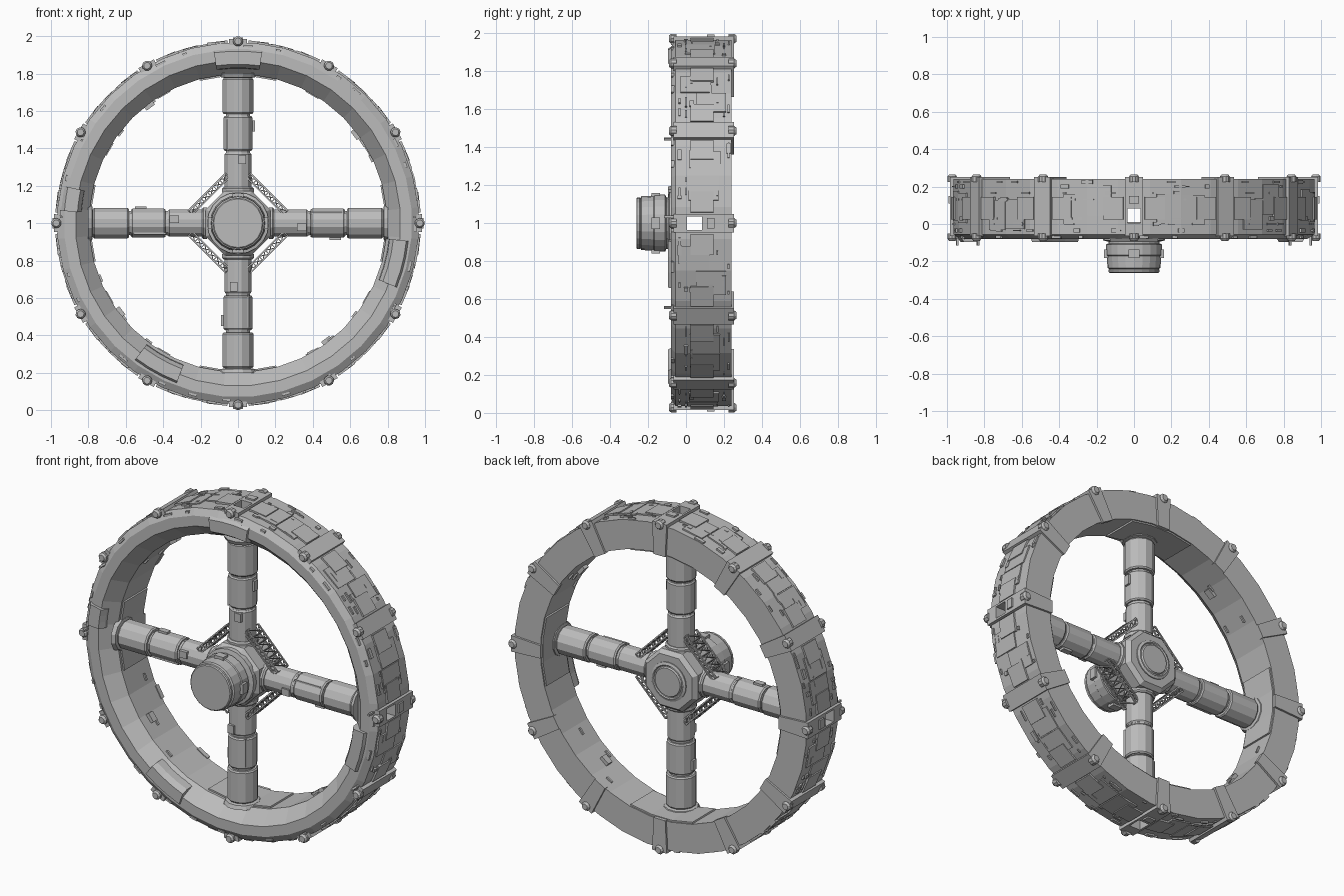
import bpy, bmesh, math, random
from mathutils import Matrix, Vector

random.seed(4)
if "Cube" in bpy.data.objects:
    bpy.data.objects.remove(bpy.data.objects["Cube"], do_unlink=True)

GREY = (0.5, 0.5, 0.5, 1)
hull = bpy.data.materials.new("hull grey")
hull.use_nodes = True
hull.diffuse_color = GREY
hull.node_tree.nodes["Principled BSDF"].inputs["Base Color"].default_value = GREY
hull.node_tree.nodes["Principled BSDF"].inputs["Roughness"].default_value = 0.7

CENTRE = Matrix.Translation((0, 0, 1))
# Local z becomes the wheel axle (world y)
AXLE = CENTRE @ Matrix(((1, 0, 0, 0), (0, 0, 1, 0), (0, 1, 0, 0), (0, 0, 0, 1)))
SPOKE_Y = 0.045
QUARTERS = (0, 90, 180, 270)


def radial(deg):
    """Frame at the wheel centre: x tangent, y along the axle, z outward."""
    return CENTRE @ Matrix.Rotation(math.radians(90 - deg), 4, 'Y')


def box(bm, frame, loc, size):
    m = frame @ Matrix.Translation(loc) @ Matrix.Diagonal((*size, 1))
    bmesh.ops.create_cube(bm, size=1, matrix=m)


def sweep(bm, profile, frame, sides, start=0, end=360):
    """Turn a closed (radius, height) profile about local z, fully or as an arc."""
    full = end - start >= 360
    rings = []
    for i in range(sides if full else sides + 1):
        a = math.radians(start + (end - start) * i / sides)
        rings.append([bm.verts.new(frame @ Vector((r * math.cos(a), r * math.sin(a), h)))
                      for r, h in profile])
    n = len(profile)
    for i in range(sides):
        p, q = rings[i], rings[(i + 1) % len(rings)]
        for j in range(n):
            k = (j + 1) % n
            if profile[j][0] + profile[k][0] > 0:
                bm.faces.new((p[j], p[k], q[k], q[j]))
    if not full:
        bm.faces.new(rings[0])
        bm.faces.new(rings[-1])


def beam(bm, p, q, width):
    d = q - p
    m = Matrix.Translation((p + q) / 2) @ d.to_track_quat('Z', 'Y').to_matrix().to_4x4()
    box(bm, m, (0, 0, 0), (width, width, d.length))


def finish(bm, name):
    bmesh.ops.remove_doubles(bm, verts=bm.verts, dist=1e-5)
    bmesh.ops.recalc_face_normals(bm, faces=bm.faces)
    mesh = bpy.data.meshes.new(name)
    bm.to_mesh(mesh)
    bm.free()
    mesh.materials.append(hull)
    obj = bpy.data.objects.new(name, mesh)
    bpy.context.collection.objects.link(obj)
    return obj


# Square shafts that run right through the wheel along both spoke lines
cutters = []
for deg in (0, 90):
    bm = bmesh.new()
    box(bm, radial(deg), (0, SPOKE_Y, 0), (0.072, 0.078, 2.4))
    shaft = finish(bm, "shaft_cutter")
    shaft.hide_render = True
    cutters.append(shaft)


def cut(obj):
    for shaft in cutters:
        mod = obj.modifiers.new("shaft", 'BOOLEAN')
        mod.operation, mod.solver, mod.object = 'DIFFERENCE', 'EXACT', shaft
    bpy.context.view_layer.update()
    ev = obj.evaluated_get(bpy.context.evaluated_depsgraph_get())
    mesh = bpy.data.meshes.new_from_object(ev)
    obj.modifiers.clear()
    obj.data = mesh


# Main ring with a sloping inner front wall
bm = bmesh.new()
sweep(bm, [(0.797, 0.24), (0.968, 0.24), (0.968, -0.055), (0.93, -0.08),
           (0.87, -0.08), (0.797, 0.0)], AXLE, 36, 5, 365)
cut(finish(bm, "ring_hull"))

# Clamp bands around the outside and back of the ring
bm = bmesh.new()
for deg in range(0, 360, 30):
    sweep(bm, [(0.79, 0.225), (0.79, 0.252), (0.985, 0.252), (0.985, -0.065),
               (0.955, -0.065), (0.955, 0.225)], AXLE, 1, deg - 2.8, deg + 2.8)
cut(finish(bm, "clamp_bands"))

# Round bolts at both ends of every band
bm = bmesh.new()
for deg in range(0, 360, 30):
    for y, way in ((-0.06, -1), (0.235, 1)):
        m = radial(deg) @ Matrix.Translation((0, y, 0.972)) @ Matrix.Rotation(-way * math.pi / 2, 4, 'X')
        sweep(bm, [(0, -0.01), (0.027, -0.01), (0.027, 0.018), (0.018, 0.03), (0, 0.03)], m, 10)
finish(bm, "clamp_bolts")

# Large panels flanking each band, and hatches beside the shafts
bm = bmesh.new()
for deg in range(0, 360, 30):
    for side in (-1, 1):
        box(bm, radial(deg + side * 6.6), (0, 0.085, 0.968), (0.11, 0.12, 0.018))
for deg in QUARTERS:
    box(bm, radial(deg), (0, 0.13, 0.983), (0.055, 0.04, 0.02))
finish(bm, "outer_panels")

# Small scattered plating on the rim
bm = bmesh.new()
for deg in range(0, 360, 30):
    for _ in range(16):
        a = deg + random.uniform(5, 25)
        y = random.choice((-0.035, 0, 0.03, 0.13, 0.165, 0.2, 0.225))
        box(bm, radial(a), (0, y, 0.966),
            (random.uniform(0.015, 0.06), random.choice((0.006, 0.01, 0.022)), 0.018))
    for a in (11, 19):
        box(bm, radial(deg + a), (0, random.uniform(0.04, 0.14), 0.965), (0.13, 0.16, 0.014))
finish(bm, "rim_plating")

# Raised housings on the front face
bm = bmesh.new()
for deg, r in ((90, 0), (-14, -0.015), (241, -0.015), (172, 0.01)):
    half = 8 if deg != 172 else 4
    sweep(bm, [(0.825 + r, 0.01), (0.83 + r, -0.065), (0.85 + r, -0.096),
               (0.92 + r, -0.096), (0.937 + r, -0.07), (0.937 + r, 0.01)],
          AXLE, 3, deg - half, deg + half)
finish(bm, "front_housings")

# Thin seam ridges and tiny boxes on the front face
bm = bmesh.new()
for i in range(24):
    box(bm, radial(i * 15 + random.uniform(-5, 5)), (0, -0.068, 0.948),
        (random.uniform(0.02, 0.06), 0.02, 0.012))
for deg in (2, 178, 152, 332):
    box(bm, radial(deg), (0, -0.09, 0.945), (0.012, 0.05, 0.012))
finish(bm, "front_details")

# Inner wall liners by the spoke feet, and small lockers
bm = bmesh.new()
for deg in QUARTERS:
    sweep(bm, [(0.8, 0.015), (0.788, 0.015), (0.788, 0.232), (0.8, 0.232)],
          AXLE, 3, deg - 15, deg + 15)
cut(finish(bm, "inner_liners"))
bm = bmesh.new()
for deg in (37, 127, 217, 307):
    box(bm, radial(deg), (0, 0.08, 0.787), (0.055, 0.04, 0.025))
    for k in range(3):
        box(bm, radial(deg + random.uniform(-16, 16)), (0, 0.03 + k * 0.07, 0.791),
            (0.04, 0.012, 0.012))
finish(bm, "inner_lockers")

# Hollow spokes: three tube sections with grooves and a foot flange
SECTIONS = ((0.165, 0.375, 0.075), (0.387, 0.572, 0.08), (0.584, 0.775, 0.085))
tube = [(0.056, 0.16), (0.066, 0.16)]
for low, high, r in SECTIONS:
    tube += [(0.066, low), (r - 0.006, low), (r, low + 0.008),
             (r, high - 0.008), (r - 0.006, high), (0.068, high)]
tube += [(0.095, 0.78), (0.105, 0.802), (0.056, 0.802)]
bm = bmesh.new()
for deg in QUARTERS:
    frame = radial(deg) @ Matrix.Translation((0, SPOKE_Y, 0))
    sweep(bm, tube, frame, 12, 15, 375)
finish(bm, "spokes")

# Spoke hatches and conduits
bm = bmesh.new()
for deg in QUARTERS:
    m = radial(deg)
    box(bm, m, (0.022, SPOKE_Y - 0.073, 0.34), (0.04, 0.02, 0.05))
    box(bm, m, (0.083, SPOKE_Y, 0.52), (0.014, 0.035, 0.06))
    box(bm, m, (-0.055, SPOKE_Y - 0.056, 0.47), (0.01, 0.01, 0.17))
finish(bm, "spoke_hatches")

# Octagonal hub core
bm = bmesh.new()
sweep(bm, [(0, -0.07), (0.165, -0.07), (0.187, -0.045), (0.187, 0.135),
           (0.165, 0.16), (0, 0.16)], AXLE, 8, 22.5, 382.5)
cut(finish(bm, "hub_core"))

# Collars where the spokes meet the hub
bm = bmesh.new()
for deg in QUARTERS:
    frame = radial(deg) @ Matrix.Translation((0, SPOKE_Y, 0))
    sweep(bm, [(0.056, 0.165), (0.088, 0.165), (0.088, 0.185), (0.08, 0.193), (0.056, 0.193)], frame, 12, 15, 375)
finish(bm, "spoke_collars")

# Rear cap disc
bm = bmesh.new()
sweep(bm, [(0, 0.15), (0.115, 0.15), (0.115, 0.166), (0.1, 0.172), (0.095, 0.166),
           (0.088, 0.166), (0.083, 0.175), (0, 0.175)], AXLE, 24)
finish(bm, "rear_cap")

# Front docking drum with stepped lip
bm = bmesh.new()
sweep(bm, [(0, -0.06), (0.165, -0.06), (0.165, -0.088), (0.135, -0.095), (0.135, -0.103),
           (0.15, -0.11), (0.15, -0.165), (0.145, -0.17), (0.142, -0.235), (0.132, -0.24),
           (0.136, -0.245), (0.136, -0.257), (0.13, -0.262), (0, -0.262)], AXLE, 20)
for deg in QUARTERS:
    box(bm, radial(deg), (0, -0.16, 0.147), (0.06, 0.045, 0.025))
finish(bm, "docking_drum")

# Lattice braces bridging neighbouring spokes
bm = bmesh.new()
BAYS = 6
for deg in (45, 135, 225, 315):
    m = radial(deg)

    def node(i, y, z):
        return m @ Vector((-0.14 + 0.28 * i / BAYS, SPOKE_Y + y, z))
    rails = [(-0.05, 0.205), (-0.05, 0.235), (0.05, 0.235), (0.05, 0.205)]
    for c, rail in enumerate(rails):
        after = rails[(c + 1) % 4]
        beam(bm, node(0, *rail), node(BAYS, *rail), 0.008)
        for i in range(BAYS + 1):
            beam(bm, node(i, *rail), node(i, *after), 0.005)
            if i < BAYS:
                beam(bm, node(i, *rail), node(i + 1, *after), 0.005)
finish(bm, "lattice_braces")

for shaft in cutters:
    bpy.data.objects.remove(shaft, do_unlink=True)
